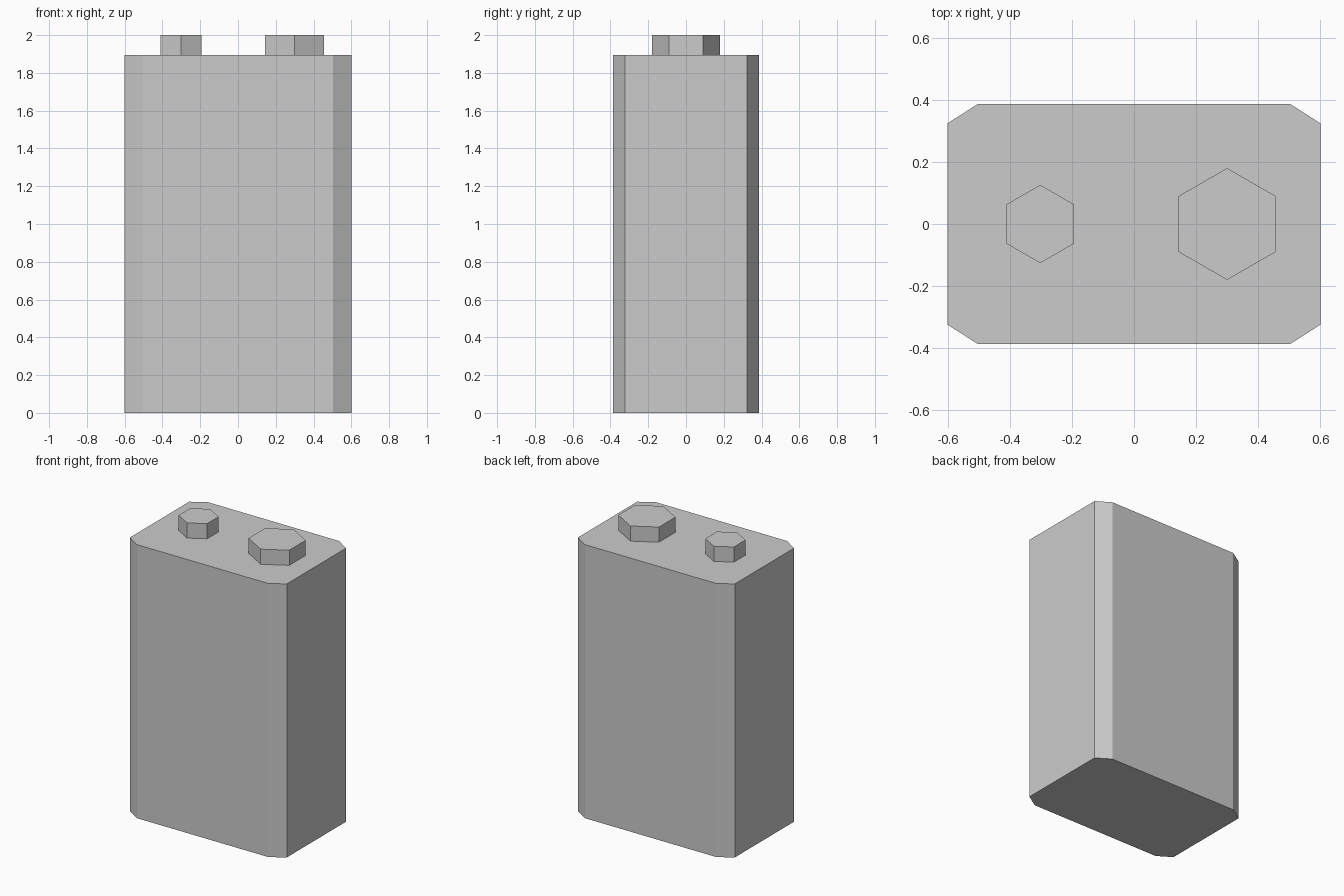
import bpy, bmesh

if "Cube" in bpy.data.objects:
    bpy.data.objects.remove(bpy.data.objects["Cube"])

BODY_TOP, TOTAL = 1.895, 2.0


def prism(name, outline, z0, z1):
    """Extrude a closed counter-clockwise outline from z0 to z1."""
    bm = bmesh.new()
    base = bm.faces.new([bm.verts.new((x, y, z0)) for x, y in outline])
    res = bmesh.ops.extrude_face_region(bm, geom=[base], use_keep_orig=True)
    top = [v for v in res["geom"] if isinstance(v, bmesh.types.BMVert)]
    bmesh.ops.translate(bm, verts=top, vec=(0, 0, z1 - z0))
    bmesh.ops.recalc_face_normals(bm, faces=bm.faces)
    mesh = bpy.data.meshes.new(name)
    bm.to_mesh(mesh)
    bm.free()
    obj = bpy.data.objects.new(name, mesh)
    bpy.context.collection.objects.link(obj)
    return obj


# Battery case: rectangle with chamfered vertical corners
W, D = 0.601, 0.386        # half sizes
CW, CD = 0.504, 0.324      # where the chamfers begin
case_outline = [(W, -CD), (W, CD), (CW, D), (-CW, D),
                (-W, CD), (-W, -CD), (-CW, -D), (CW, -D)]
prism("battery_case", case_outline, 0, BODY_TOP)

# Hexagonal terminals, with corners pointing to front and back
for name, x, radius in (("small_terminal", -0.302, 0.126),
                        ("large_terminal", 0.30, 0.18)):
    h = TOTAL - BODY_TOP
    bpy.ops.mesh.primitive_cylinder_add(
        vertices=6, radius=radius, depth=h, location=(x, 0, BODY_TOP + h / 2))
    bpy.context.object.name = name
